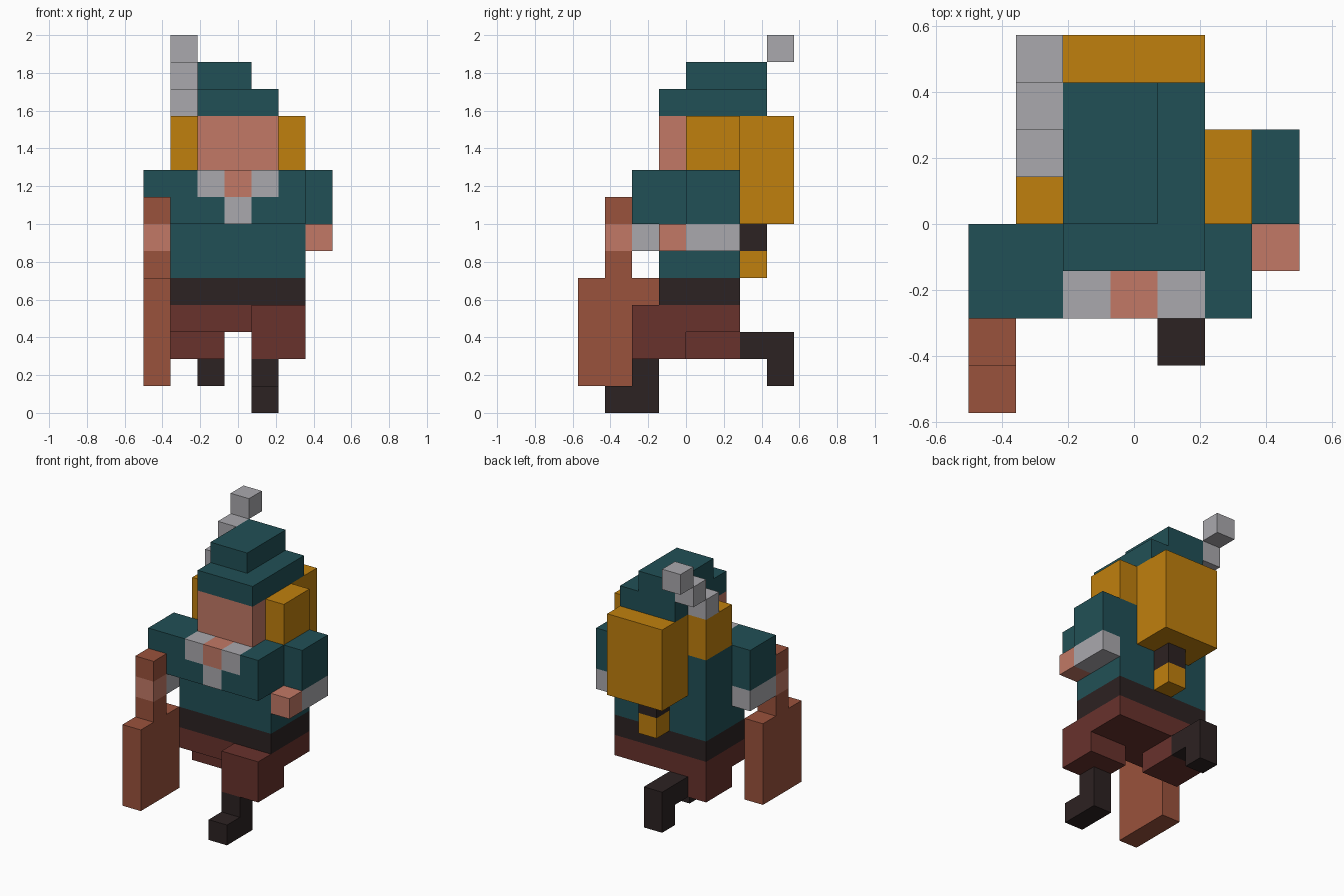
import bpy, bmesh
from mathutils import Vector

old = bpy.data.objects.get("Cube")
if old:
    bpy.data.objects.remove(old, do_unlink=True)

U = 1 / 7  # one block


def material(name, rgb):
    lin = [((c / 255 + 0.055) / 1.055) ** 2.4 if c > 10 else c / 255 / 12.92 for c in rgb]
    m = bpy.data.materials.new(name)
    m.use_nodes = True
    m.diffuse_color = (*lin, 1)
    m.node_tree.nodes["Principled BSDF"].inputs["Base Color"].default_value = (*lin, 1)
    return m


teal = material("teal cloth", (33, 80, 86))
gold = material("golden hair", (192, 128, 13))
skin = material("skin", (194, 121, 102))
grey = material("light grey", (170, 169, 174))
wood = material("reddish wood", (154, 82, 60))
pants = material("maroon trousers", (104, 50, 44))
dark = material("dark leather", (44, 34, 34))


def block(name, mat, x, y, z, cuts=(), extra=(), rule=None):
    """Box spanning the given ranges (in blocks), optionally cut and coloured by a rule."""
    bm = bmesh.new()
    bmesh.ops.create_cube(bm, size=1)
    lo, hi = Vector((x[0], y[0], z[0])), Vector((x[1], y[1], z[1]))
    for v in bm.verts:
        v.co = Vector((lo[i] + (v.co[i] + 0.5) * (hi[i] - lo[i]) for i in range(3)))
    for axis, pos in cuts:
        co, no = Vector(), Vector()
        co[axis], no[axis] = pos, 1
        bmesh.ops.bisect_plane(bm, geom=bm.verts[:] + bm.edges[:] + bm.faces[:],
                               plane_co=co, plane_no=no)
    if rule:
        for f in bm.faces:
            f.material_index = rule(f.calc_center_median())
    mid = (lo + hi) / 2
    for v in bm.verts:
        v.co = (v.co - mid) * U
    me = bpy.data.meshes.new(name)
    bm.to_mesh(me)
    bm.free()
    for m in (mat, *extra):
        me.materials.append(m)
    ob = bpy.data.objects.new(name, me)
    ob.location = mid * U
    bpy.context.collection.objects.link(ob)
    return ob


# Chest with an open collar: grey lapels and a skin-coloured throat
def collar(c):
    if c.y > -1:
        return 0
    if c.z > 8 and abs(c.x) < 1.5:
        return 2 if abs(c.x) < 0.5 else 1
    return 1 if c.z < 8 and abs(c.x) < 0.5 else 0


block("chest", teal, (-2.5, 2.5), (-2, 2), (7, 9),
      cuts=[(0, -1.5), (0, -0.5), (0, 0.5), (0, 1.5), (1, -1), (2, 8)],
      extra=(grey, skin), rule=collar)
block("waist", teal, (-2.5, 2.5), (-1, 2), (5, 7))
block("belt", dark, (-2.5, 2.5), (-1, 2), (4, 5))
block("hips", pants, (-2.5, 2.5), (-1, 2), (3, 4))

# Arms: the right one swings further forward
for side, x, y in (("right", (-3.5, -2.5), -2), ("left", (2.5, 3.5), 0)):
    block(side + "_sleeve", teal, x, (y, y + 2), (7, 9))
    block(side + "_cuff", grey, x, (y, y + 2), (6, 7))
    block(side + "_hand", skin, x, (y - 1, y), (6, 7))

# Club held in the right hand
CLUB_X = (-3.5, -2.5)
block("club_head", wood, CLUB_X, (-4, -1), (1, 5))
block("club_handle", wood, CLUB_X, (-3, -2), (5, 6))
block("club_pommel", wood, CLUB_X, (-3, -2), (7, 8))

# Legs in mid stride: left forward, right kicked back
block("left_thigh", pants, (0.5, 2.5), (-2, 0), (2, 4))
block("left_shin", dark, (0.5, 1.5), (-2, -1), (1, 2))
block("left_foot", dark, (0.5, 1.5), (-3, -1), (0, 1))
block("right_thigh", pants, (-2.5, -0.5), (0, 2), (2, 3))
block("right_shin", dark, (-1.5, -0.5), (2, 3), (2, 3))
block("right_foot", dark, (-1.5, -0.5), (3, 4), (1, 3))

# Head and hair
block("head", skin, (-1.5, 1.5), (-1, 2), (9, 11))
for side, x in (("right", (-2.5, -1.5)), ("left", (1.5, 2.5))):
    block(side + "_side_hair", gold, x, (0, 2), (9, 11))
block("back_hair", gold, (-1.5, 1.5), (2, 4), (7, 11))
block("hair_tie", dark, (-0.5, 0.5), (2, 3), (6, 7))
block("hair_tip", gold, (-0.5, 0.5), (2, 3), (5, 6))

# Cap with a feather rising backwards
block("cap_base", teal, (-1.5, 1.5), (-1, 3), (11, 12))
block("cap_crown", teal, (-1.5, 0.5), (0, 3), (12, 13))
for i in range(3):
    block(f"feather_{i + 1}", grey, (-2.5, -1.5), (1 + i, 2 + i), (11 + i, 12 + i))
